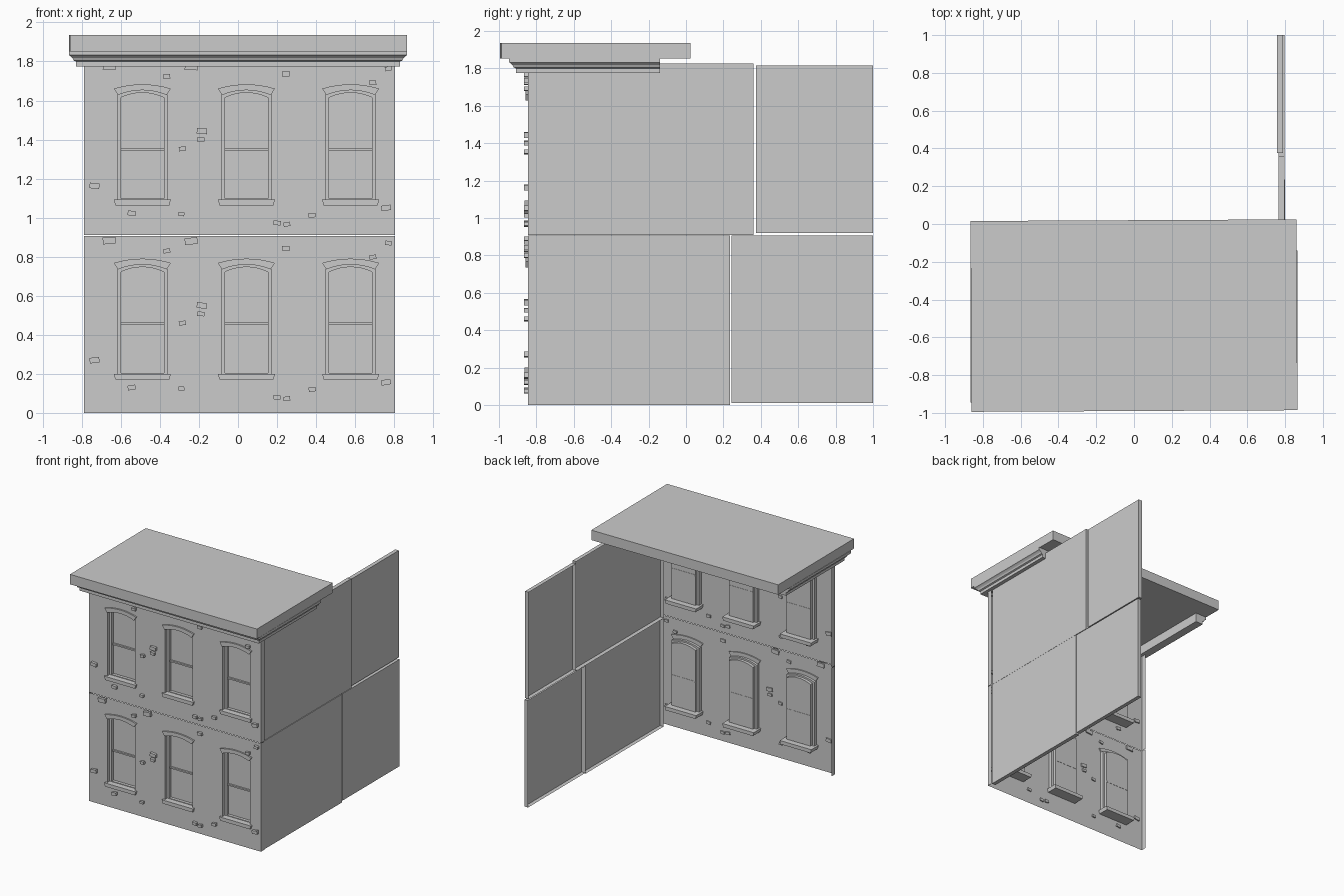
import bpy, bmesh, math, random
from mathutils import Matrix, Vector

if "Cube" in bpy.data.objects:
    bpy.data.objects.remove(bpy.data.objects["Cube"])

random.seed(4)
COLS = (-0.49, 0.043, 0.577)      # window centres
EDGES = (-0.79, -0.26, 0.275, 0.805)
ROWS = (0.0, 0.893)               # storey offsets
WALL = -0.845                     # face of the front wall


def finish(name, bm, smooth=False):
    bmesh.ops.recalc_face_normals(bm, faces=bm.faces)
    me = bpy.data.meshes.new(name)
    bm.to_mesh(me)
    bm.free()
    ob = bpy.data.objects.new(name, me)
    bpy.context.collection.objects.link(ob)
    if smooth:
        bpy.context.view_layer.objects.active = ob
        ob.select_set(True)
        bpy.ops.object.shade_smooth_by_angle(angle=math.radians(30))
        ob.select_set(False)
    return ob


def add_box(bm, lo, hi, tilt=0.0):
    lo, hi = Vector(lo), Vector(hi)
    m = (Matrix.Translation((lo + hi) / 2) @ Matrix.Rotation(tilt, 4, 'Y')
         @ Matrix.Diagonal((*(hi - lo), 1)))
    bmesh.ops.create_cube(bm, size=1, matrix=m)


def arch(w, spring, rise, n=8):
    """Points of a shallow arch from right to left."""
    return [(w * (1 - 2 * i / n), spring + rise * (1 - (1 - 2 * i / n) ** 2))
            for i in range(n + 1)]


def opening(w, bottom, spring, rise):
    return [(-w, bottom), (w, bottom)] + arch(w, spring, rise)


def ring(bm, pts, cx, y, dz):
    return [bm.verts.new((cx + x, y, z + dz)) for x, z in pts]


def bridge(bm, a, b):
    for i in range(len(a)):
        j = (i + 1) % len(a)
        bm.faces.new((a[i], a[j], b[j], b[i]))


def loop_edges(bm, vs):
    return [bm.edges.new((vs[i], vs[(i + 1) % len(vs)])) for i in range(len(vs))]


# Front wall panels with arched, recessed windows
for r, dz in enumerate(ROWS):
    z0, z1 = ((0, 0.907), (0.91, 1.80))[r]
    for c, cx in enumerate(COLS):
        x0, x1 = EDGES[c], EDGES[c + 1]
        bm = bmesh.new()
        outer = [bm.verts.new((x, WALL, z)) for x, z in
                 ((x0, z0), (x1, z0), (x1, z1), (x0, z1))]
        hole = ring(bm, opening(0.128, 0.195, 0.735, 0.025), cx, WALL, dz)
        bmesh.ops.triangle_fill(bm, use_beauty=True,
                                edges=loop_edges(bm, outer) + loop_edges(bm, hole))
        # end returns on the outer columns
        for side, (a, b) in ((0, (0, 3)), (2, (1, 2))):
            if c == side:
                back = [bm.verts.new(outer[k].co + Vector((0, 0.045, 0))) for k in (b, a)]
                bm.faces.new((outer[a], outer[b], *back))
        # reveal, frame and glass
        prev = hole
        for w, bot, spr, y in ((0.128, 0.195, 0.735, -0.815),
                               (0.11, 0.205, 0.722, -0.815),
                               (0.11, 0.205, 0.722, -0.79)):
            nxt = ring(bm, opening(w, bot, spr, 0.025), cx, y, dz)
            bridge(bm, prev, nxt)
            prev = nxt
        bm.faces.new(prev)
        finish(f"wall_panel_{r}_{c}", bm)

        # meeting rail
        bm = bmesh.new()
        add_box(bm, (cx - 0.11, -0.805, 0.45 + dz), (cx + 0.11, -0.788, 0.462 + dz))
        finish(f"sash_rail_{r}_{c}", bm)

        # sill, running deep through the wall
        bm = bmesh.new()
        add_box(bm, (cx - 0.146, -0.863, 0.17 + dz), (cx + 0.146, -0.75, 0.2 + dz))
        for v in bm.verts:
            if v.co.z < 0.18 + dz:
                v.co.x += 0.008 if v.co.x < cx else -0.008
        finish(f"window_sill_{r}_{c}", bm)

        # splayed arch over the window
        bm = bmesh.new()
        prof = arch(0.125, 0.735, 0.025) + arch(0.146, 0.768, 0.022)[::-1]
        f, b = (ring(bm, prof, cx, y, dz) for y in (-0.858, -0.835))
        bridge(bm, f, b)
        n = len(prof)
        for i in range(n // 2 - 1):
            for v in (f, b):
                bm.faces.new((v[i], v[i + 1], v[n - 2 - i], v[n - 1 - i]))
        finish(f"window_arch_{r}_{c}", bm, True)

# Loose projecting bricks: x, z, width
BRICKS = ((-0.735, 0.27, .05), (-0.545, 0.13, .04), (-0.29, 0.125, .03),
          (-0.285, 0.46, .035), (-0.365, 0.83, .035), (-0.66, 0.882, .065),
          (-0.185, 0.55, .052), (-0.19, 0.507, .036), (0.20, 0.08, .036),
          (0.25, 0.073, .034), (0.245, 0.843, .04), (-0.24, 0.88, .065),
          (0.38, 0.12, .036), (0.758, 0.157, .048), (0.69, 0.798, .036),
          (0.77, 0.87, .034))
bm = bmesh.new()
for dz in ROWS:
    for x, z, w in BRICKS:
        h = w * 0.2 + 0.004
        add_box(bm, (x - w / 2, -0.867, z - h + dz), (x + w / 2, -0.835, z + h + dz),
                random.uniform(-0.2, 0.15))
finish("loose_bricks", bm)

# Side wall panels: shallow trays open to the inside
for name, y0, y1, z0, z1, x in (("side_lower_front", -0.80, 0.235, 0, 0.907, 0.80),
                                ("side_lower_back", 0.242, 1.0, 0.01, 0.905, 0.797),
                                ("side_upper_front", -0.80, 0.36, 0.91, 1.825, 0.798),
                                ("side_upper_back", 0.375, 1.0, 0.92, 1.815, 0.79)):
    bm = bmesh.new()
    pts = ((y0, z0), (y1, z0), (y1, z1), (y0, z1))
    face = [bm.verts.new((x, y, z)) for y, z in pts]
    rim = [bm.verts.new((x - 0.033, y, z)) for y, z in pts]
    bm.faces.new(face)
    bridge(bm, face, rim)
    finish(name, bm)

# Cornice moulding swept round three sides
PROFILE = ((-0.04, 1.775), (0.03, 1.775), (0.03, 1.80), (0.042, 1.805), (0.048, 1.818),
           (0.058, 1.827), (0.066, 1.832), (0.066, 1.853), (-0.04, 1.853))
bm = bmesh.new()
rows = []
for sx, y, dy in ((-1, -0.14, 0), (-1, -0.88, -1), (1, -0.88, -1), (1, -0.14, 0)):
    rows.append([bm.verts.new((sx * (0.80 + d), y + dy * d, z)) for d, z in PROFILE])
for a, b in zip(rows, rows[1:]):
    bridge(bm, a, b)
bm.faces.new(rows[0])
bm.faces.new(rows[-1])
finish("cornice", bm)

# Roof slab, set very slightly askew
bm = bmesh.new()
add_box(bm, (-0.863, -0.505, 1.852), (0.863, 0.505, 1.935))
bmesh.ops.transform(bm, verts=bm.verts,
                    matrix=Matrix.Translation((0, -0.485, 0)) @ Matrix.Rotation(0.005, 4, 'Z'))
finish("roof_slab", bm)
